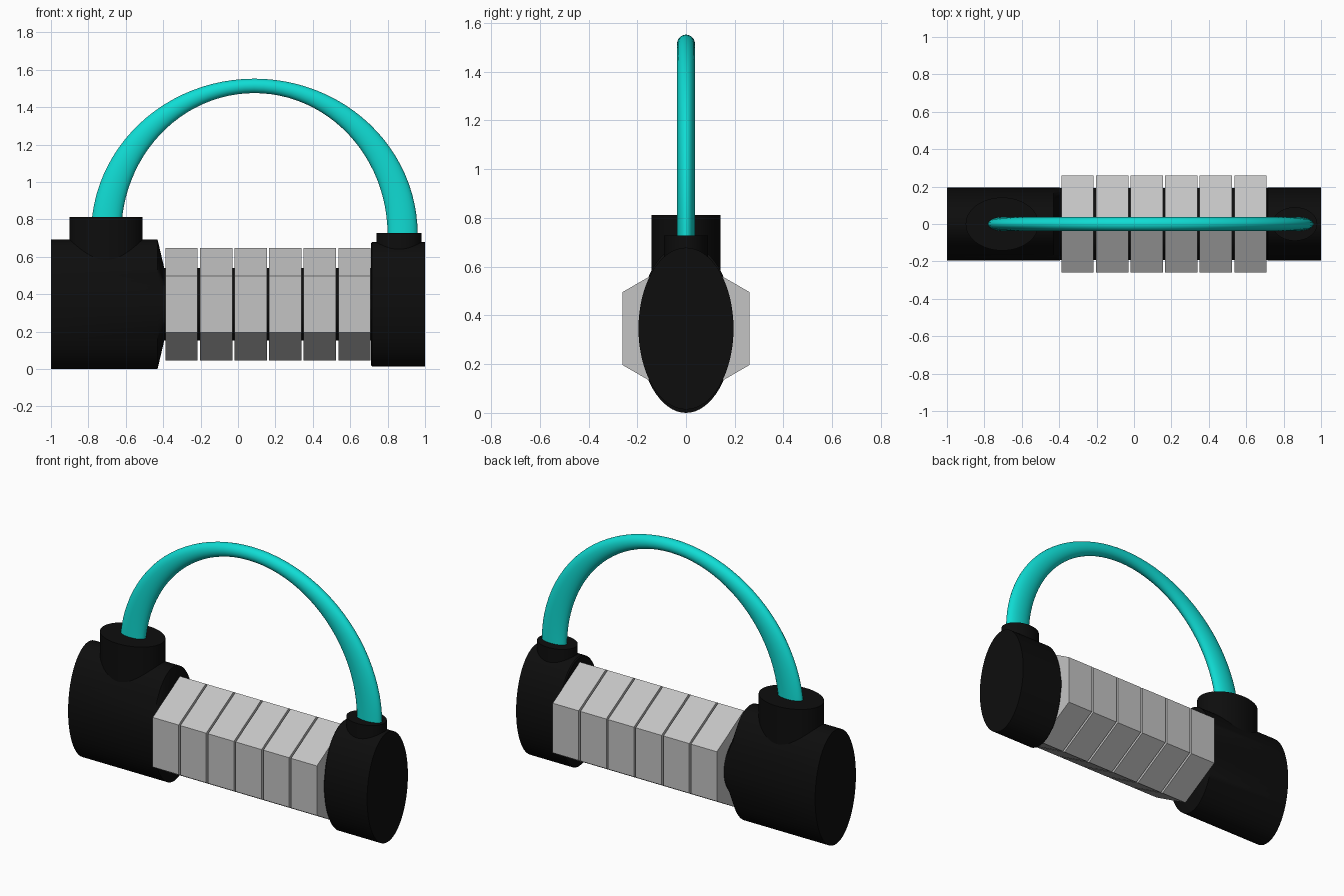
import bpy, bmesh, math
from mathutils import Vector

if "Cube" in bpy.data.objects:
    bpy.data.objects.remove(bpy.data.objects["Cube"])

def material(name, rgb):
    m = bpy.data.materials.new(name)
    m.diffuse_color = (*rgb, 1)
    m.use_nodes = True
    m.node_tree.nodes["Principled BSDF"].inputs["Base Color"].default_value = m.diffuse_color
    return m

black = material("black_rubber", (0.004, 0.004, 0.004))
grey = material("light_grey", (0.55, 0.55, 0.55))
teal = material("teal", (0.005, 0.72, 0.66))

def loft(name, rings, mat, smooth=True):
    """Skin a list of equal-sized point rings and cap both ends."""
    bm = bmesh.new()
    loops = [[bm.verts.new(p) for p in ring] for ring in rings]
    for a, b in zip(loops, loops[1:]):
        for i in range(len(a)):
            j = (i + 1) % len(a)
            bm.faces.new((a[i], a[j], b[j], b[i]))
    bm.faces.new(loops[0])
    bm.faces.new(loops[-1])
    bmesh.ops.recalc_face_normals(bm, faces=bm.faces)
    me = bpy.data.meshes.new(name)
    bm.to_mesh(me)
    bm.free()
    me.materials.append(mat)
    ob = bpy.data.objects.new(name, me)
    bpy.context.collection.objects.link(ob)
    if smooth:
        bpy.ops.object.select_all(action='DESELECT')
        ob.select_set(True)
        bpy.context.view_layer.objects.active = ob
        bpy.ops.object.shade_smooth_by_angle(angle=math.radians(35))
    return ob

def ring(centre, u, v, n=64):
    """Ellipse around centre spanned by half-axes u and v."""
    c, u, v = Vector(centre), Vector(u), Vector(v)
    return [c + u * math.cos(2 * math.pi * k / n) + v * math.sin(2 * math.pi * k / n)
            for k in range(n)]

MID = 0.346

def along_x(x, ry, rz, n=64):
    return ring((x, 0, MID), (0, 0, rz), (0, ry, 0), n)

def along_z(x, z, rx, ry):
    return ring((x, 0, z), (rx, 0, 0), (0, ry, 0))

# Bar and oval end caps
loft("bar", [along_x(-0.6, 0.193, 0.195), along_x(0.8, 0.193, 0.195)], black)
loft("large_end_cap", [along_x(-1, 0.195, 0.346), along_x(-0.43, 0.195, 0.346),
                       along_x(-0.395, 0.195, 0.197)], black)
loft("small_end_cap", [along_x(0.71, 0.19, 0.325), along_x(0.716, 0.195, 0.332),
                       along_x(1, 0.195, 0.332)], black)

# Sockets holding the handle
loft("large_socket", [along_z(-0.705, 0.35, 0.195, 0.142),
                      along_z(-0.705, 0.812, 0.195, 0.142)], black)
loft("small_socket", [along_z(0.86, 0.35, 0.12, 0.09),
                      along_z(0.86, 0.728, 0.12, 0.09)], black)

# Six hexagonal rings
for i in range(6):
    x = -0.302 + 0.185 * i
    loft(f"hex_ring_{i + 1}", [along_x(x - 0.0865, 0.3, 0.3, 6),
                               along_x(x + 0.0865, 0.3, 0.3, 6)], grey, False)

# Arched handle, thick at the feet and thin at the crown
rings = []
for k in range(49):
    t = math.pi * k / 48
    c, s = math.cos(t), math.sin(t)
    outer = Vector((0.0875 + 0.873 * c, 0, 0.72 + 0.832 * s))
    inner = Vector((0.0875 + 0.712 * c, 0, 0.72 + 0.755 * s))
    rings.append(ring((outer + inner) / 2, (outer - inner) / 2, (0, 0.037, 0), 24))
loft("handle", rings, teal)
